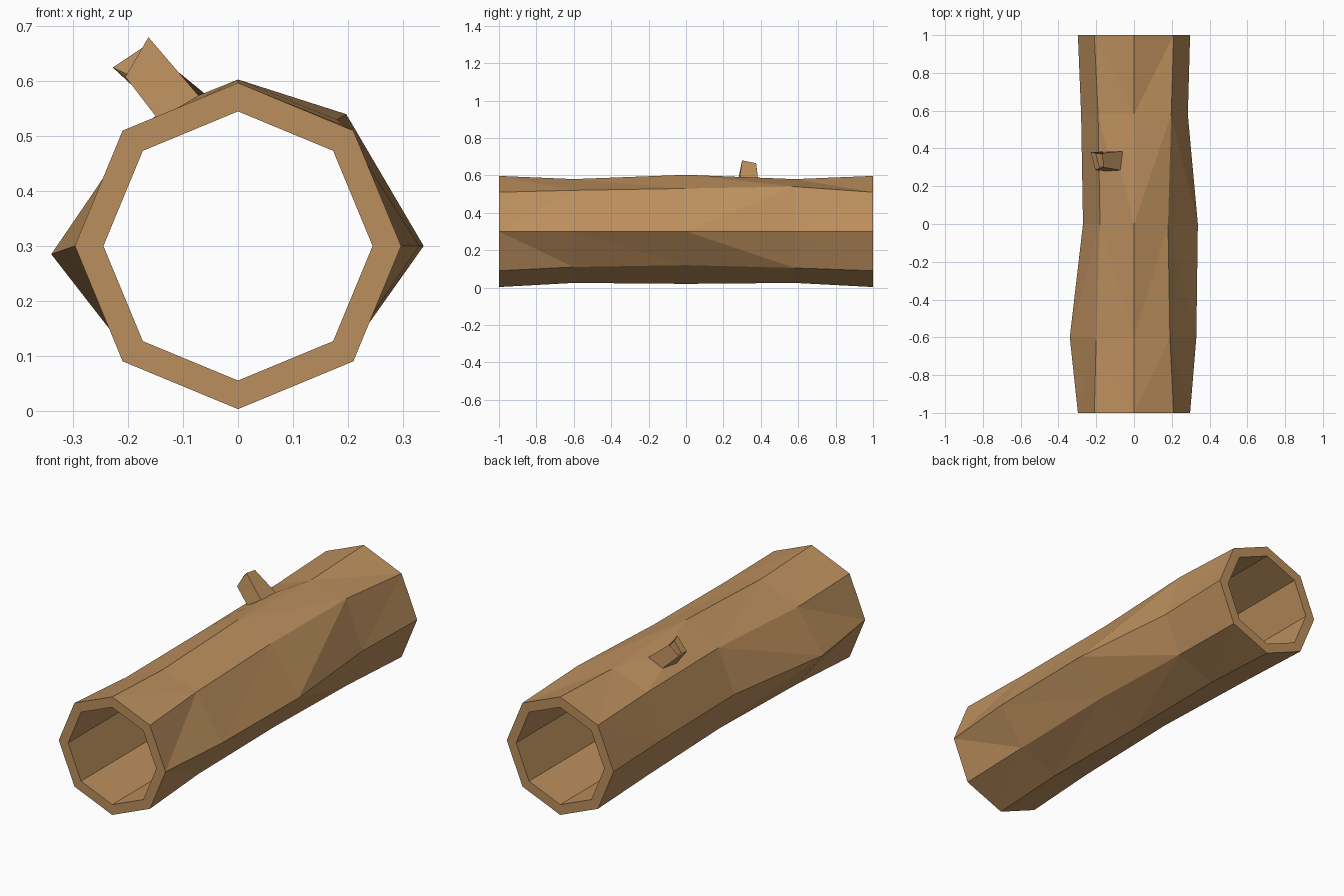
import bpy, bmesh, math

if "Cube" in bpy.data.objects:
    bpy.data.objects.remove(bpy.data.objects["Cube"])

bark = bpy.data.materials.new("bark brown")
bark.diffuse_color = (0.50, 0.275, 0.11, 1)
bark.use_nodes = True
bark.node_tree.nodes["Principled BSDF"].inputs["Base Color"].default_value = bark.diffuse_color

bm = bmesh.new()


def octagon(radius, y):
    return [bm.verts.new((radius * math.cos(k * math.pi / 4), y,
                          0.3 + radius * math.sin(k * math.pi / 4))) for k in range(8)]


def ring(y, points):
    return [bm.verts.new((x, y, z)) for x, z in points]


# Outer bark: regular octagons at the ends, knobbly rings between
outer = [
    octagon(0.297, -1),
    ring(-0.6, [(.33, .3), (.19, .52), (0, .58), (-.2, .49),
                (-.34, .285), (-.2, .105), (0, .025), (.2, .11)]),
    ring(0, [(.338, .3), (.18, .53), (0, .603), (-.18, .51),
             (-.27, .3), (-.19, .11), (0, .02), (.204, .12)]),
    ring(0.58, [(.285, .3), (.197, .54), (0, .58), (-.19, .51),
                (-.28, .3), (-.2, .1), (0, .025), (.2, .105)]),
    octagon(0.297, 1),
]
# Straight hollow core
inner = [octagon(0.245, -1), octagon(0.245, 1)]

for k in range(8):
    n = (k + 1) % 8
    for i in range(4):
        if (i, k) == (2, 2):
            continue  # the branch grows out of this panel
        a, b, c, d = outer[i][k], outer[i][n], outer[i + 1][n], outer[i + 1][k]
        if k % 2 == 0:
            bm.faces.new((a, b, c))
            bm.faces.new((a, c, d))
        else:
            bm.faces.new((a, b, d))
            bm.faces.new((b, c, d))
    bm.faces.new((inner[0][k], inner[0][n], inner[1][n], inner[1][k]))
    # End rims
    for o, h in ((outer[0], inner[0]), (outer[4], inner[1])):
        bm.faces.new((o[k], o[n], h[n], h[k]))

# Branch stub: panel corners -> base -> tip
corners = [outer[2][3], outer[2][2], outer[3][2], outer[3][3]]
base = [bm.verts.new(p) for p in ((-.145, .28, .53), (-.072, .285, .574),
                                  (-.06, .385, .577), (-.14, .385, .543))]
tip = [bm.verts.new(p) for p in ((-.205, .285, .608), (-.163, .30, .68),
                                 (-.168, .375, .665), (-.228, .38, .625))]
for lo, hi in ((corners, base), (base, tip)):
    for k in range(4):
        n = (k + 1) % 4
        bm.faces.new((lo[k], lo[n], hi[n], hi[k]))
end = bm.faces.new(tip)
bmesh.ops.recalc_face_normals(bm, faces=bm.faces[:])
# Hollow in the branch end
bmesh.ops.inset_individual(bm, faces=[end], thickness=0.012, depth=0)
bmesh.ops.translate(bm, verts=end.verts[:], vec=end.normal * -0.025)

mesh = bpy.data.meshes.new("hollow_log")
bm.to_mesh(mesh)
bm.free()
mesh.materials.append(bark)
log = bpy.data.objects.new("hollow_log", mesh)
bpy.context.collection.objects.link(log)
